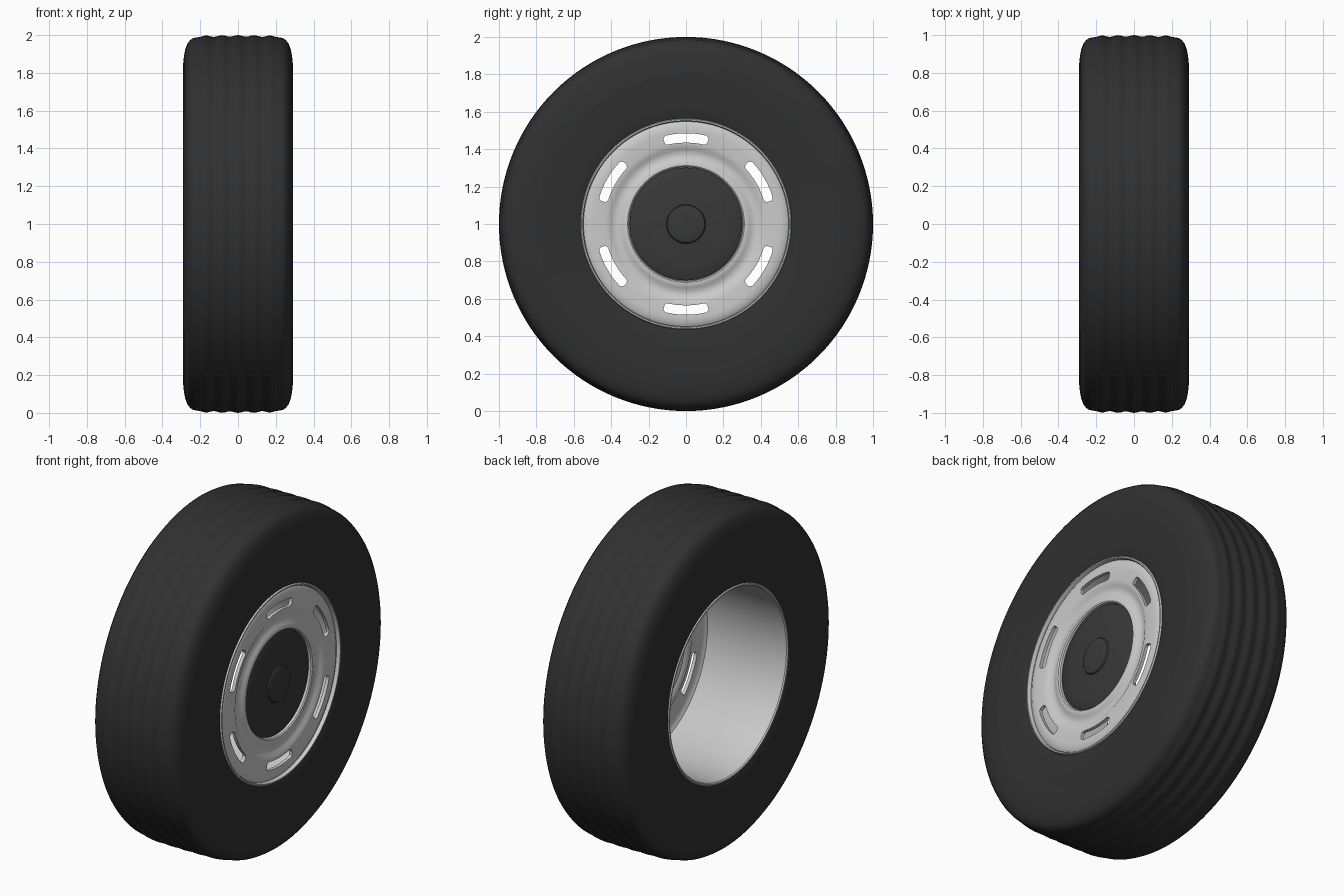
import bpy, bmesh
from math import sin, cos, pi, radians

if "Cube" in bpy.data.objects:
    bpy.data.objects.remove(bpy.data.objects["Cube"])

CZ = 1.0  # axle height


def material(name, c):
    m = bpy.data.materials.new(name)
    m.diffuse_color = (c, c, c, 1)
    m.use_nodes = True
    m.node_tree.nodes["Principled BSDF"].inputs["Base Color"].default_value = m.diffuse_color
    return m


def make_object(name, bm, mat=None):
    bmesh.ops.recalc_face_normals(bm, faces=bm.faces)
    me = bpy.data.meshes.new(name)
    bm.to_mesh(me)
    bm.free()
    ob = bpy.data.objects.new(name, me)
    bpy.context.collection.objects.link(ob)
    if mat:
        me.materials.append(mat)
    return ob


def lathe(name, profile, mat=None, closed=True, n=128):
    """Revolve (x, radius) points around the axle."""
    bm = bmesh.new()
    rings = []
    for x, r in profile:
        if r == 0:
            rings.append([bm.verts.new((x, 0, CZ))] * n)
        else:
            rings.append([bm.verts.new((x, r * cos(2 * pi * i / n), CZ + r * sin(2 * pi * i / n)))
                          for i in range(n)])
    pairs = list(zip(rings, rings[1:]))
    if closed:
        pairs.append((rings[-1], rings[0]))
    for a, b in pairs:
        for i in range(n):
            j = (i + 1) % n
            vs = list(dict.fromkeys((a[i], a[j], b[j], b[i])))
            if len(vs) > 2:
                bm.faces.new(vs)
    return make_object(name, bm, mat)


def smooth(ob, angle=35):
    bpy.ops.object.select_all(action='DESELECT')
    ob.select_set(True)
    bpy.context.view_layer.objects.active = ob
    bpy.ops.object.shade_smooth_by_angle(angle=radians(angle))


rubber = material("rubber", 0.03)
dark = material("dark_plastic", 0.04)

# Tyre: rounded sidewalls with shallow ribs across the tread
side = [(0.272, 0.555), (0.28, 0.575), (0.286, 0.62), (0.29, 0.70), (0.291, 0.795),
        (0.2915, 0.80), (0.291, 0.805), (0.29, 0.85), (0.286, 0.89), (0.279, 0.925),
        (0.268, 0.955), (0.252, 0.975), (0.235, 0.985)]
tread = []
for i in range(41):
    x = 0.2125 - 0.425 * i / 40
    tread.append((x, 1 - 0.08 * x * x - 0.004 * (1 - cos(2 * pi * x / 0.085))))
tyre = lathe("tyre", side + tread + [(-x, r) for x, r in reversed(side)], rubber)
smooth(tyre)

# Rim barrel, open towards the back
barrel = lathe("rim_barrel", [(0.275, 0.548), (0.284, 0.553), (0.284, 0.560), (0.275, 0.565),
                              (-0.275, 0.565), (-0.282, 0.560), (-0.282, 0.553), (-0.275, 0.548)])
smooth(barrel)

# Dished wheel disc
front = [(0.262, 0.549), (0.266, 0.54), (0.272, 0.53), (0.273, 0.50), (0.272, 0.43),
         (0.268, 0.41), (0.259, 0.395), (0.254, 0.375), (0.256, 0.355), (0.264, 0.34),
         (0.270, 0.325), (0.270, 0.312), (0.264, 0.305), (0.240, 0.303), (0.240, 0)]
back = [(x - 0.02, r) for x, r in reversed(front)]
disc = lathe("wheel_disc", front + back, closed=True)

# Six rounded slots cut through the disc
bm = bmesh.new()
mid, half, span, rc = 0.46, 0.025, radians(14.8), 0.016
outline = []
for sgn in (1, -1):                       # outer arc, then inner arc
    for k in range(13):
        t = sgn * (1 - 2 * k / 12)
        outline.append((mid + sgn * half, t * (span - rc / mid)))
    outline.append((mid + sgn * half * 0.8, -sgn * (span - rc * 0.3 / mid)))
    outline.append((mid + sgn * half * 0.4, -sgn * span))
    outline.append((mid - sgn * half * 0.4, -sgn * span))
    outline.append((mid - sgn * half * 0.8, -sgn * (span - rc * 0.3 / mid)))
for s in range(6):
    a0 = pi / 2 + s * pi / 3
    lo, hi = [[bm.verts.new((x, r * cos(a0 + a), CZ + r * sin(a0 + a))) for r, a in outline]
              for x in (0.2, 0.33)]
    bm.faces.new(lo)
    bm.faces.new(hi)
    for i in range(len(lo)):
        j = (i + 1) % len(lo)
        bm.faces.new((lo[i], lo[j], hi[j], hi[i]))
cutter = make_object("slot_cutter", bm)
mod = disc.modifiers.new("slots", 'BOOLEAN')
mod.operation, mod.object, mod.solver = 'DIFFERENCE', cutter, 'EXACT'
bpy.context.view_layer.objects.active = disc
bpy.ops.object.modifier_apply(modifier=mod.name)
bpy.data.objects.remove(cutter, do_unlink=True)
smooth(disc)

# Dark hub cover with raised centre cap
hub = lathe("hub_cover", [(0.238, 0), (0.238, 0.301), (0.252, 0.301), (0.257, 0.293),
                          (0.259, 0.23), (0.262, 0.21), (0.264, 0.13), (0.266, 0.105),
                          (0.274, 0.10), (0.278, 0.09), (0.280, 0.05), (0.280, 0)],
            dark, closed=False)
smooth(hub)
